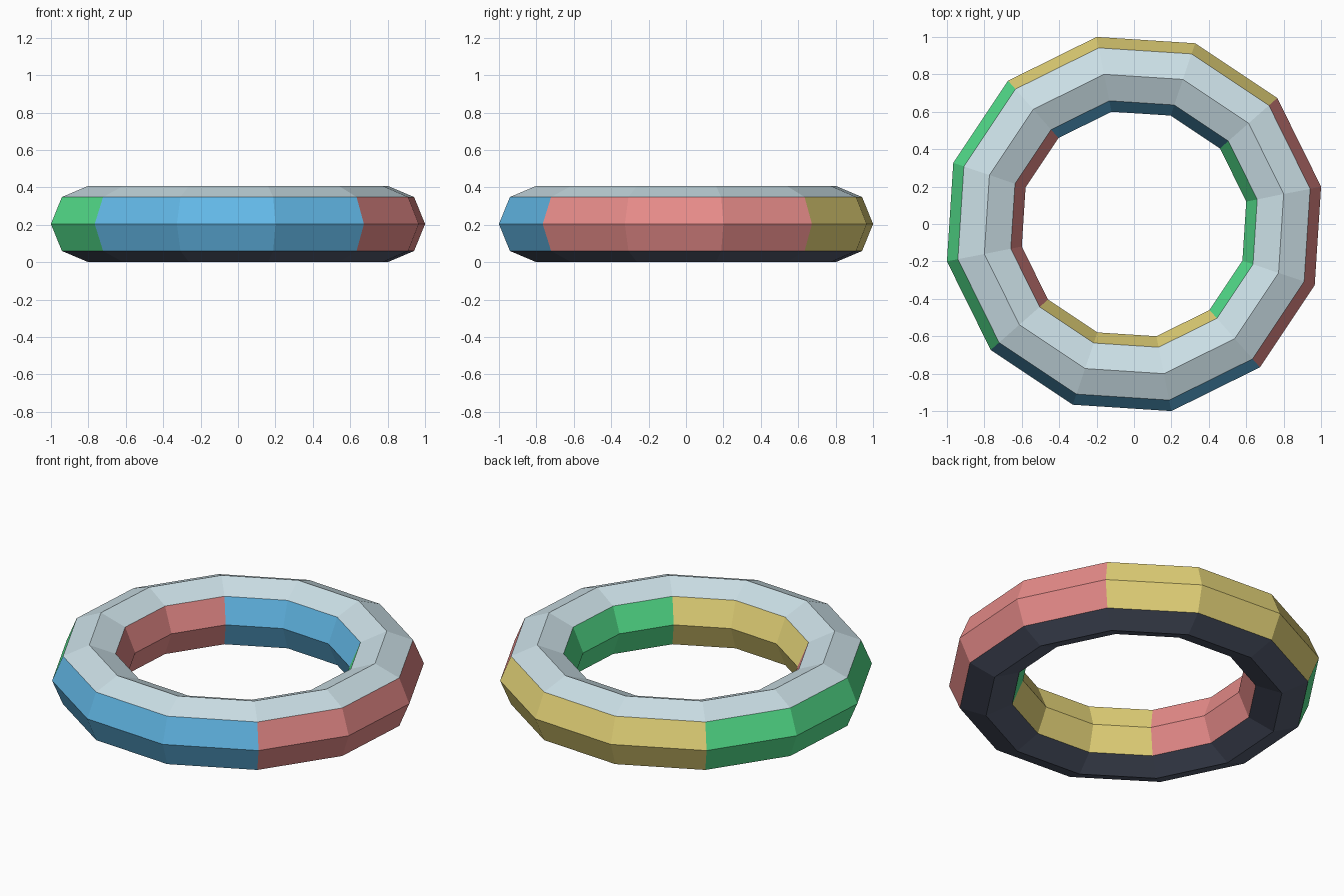
import bpy, bmesh, math

if "Cube" in bpy.data.objects:
    bpy.data.objects.remove(bpy.data.objects["Cube"])

MAJOR, MINOR = 0.816, 0.204      # ring radius and tube radius
SIDES, TUBE = 12, 8              # segments around ring and tube
START = math.atan2(0.2, 1.0)     # ring is turned slightly


def material(name, rgb):
    def lin(c):
        c /= 255
        return c / 12.92 if c <= 0.04045 else ((c + 0.055) / 1.055) ** 2.4
    m = bpy.data.materials.new(name)
    m.diffuse_color = (*[lin(c) for c in rgb], 1)
    m.use_nodes = True
    m.node_tree.nodes["Principled BSDF"].inputs["Base Color"].default_value = m.diffuse_color
    return m


mats = [
    material("pale top", (203, 223, 230)),
    material("dark underside", (86, 94, 114)),
    material("red right", (230, 139, 137)),
    material("green left", (86, 229, 143)),
    material("yellow back", (230, 213, 121)),
    material("blue front", (98, 184, 231)),
]

# faceted ring
bm = bmesh.new()
rings = []
for i in range(SIDES):
    a = START + math.tau * i / SIDES
    ring = []
    for j in range(TUBE):
        b = math.tau * j / TUBE
        r = MAJOR + MINOR * math.cos(b)
        ring.append(bm.verts.new((r * math.cos(a), r * math.sin(a),
                                  MINOR + MINOR * math.sin(b))))
    rings.append(ring)
for i in range(SIDES):
    p, q = rings[i], rings[(i + 1) % SIDES]
    for j in range(TUBE):
        k = (j + 1) % TUBE
        bm.faces.new((p[j], q[j], q[k], p[k]))

# colour by the direction each face points
bm.normal_update()
for f in bm.faces:
    n = f.normal
    if abs(n.z) > 0.7:
        f.material_index = 0 if n.z > 0 else 1
    elif abs(n.x) > abs(n.y):
        f.material_index = 2 if n.x > 0 else 3
    else:
        f.material_index = 4 if n.y > 0 else 5
    f.smooth = False

mesh = bpy.data.meshes.new("ring")
bm.to_mesh(mesh)
bm.free()
for m in mats:
    mesh.materials.append(m)
bpy.context.collection.objects.link(bpy.data.objects.new("ring", mesh))
